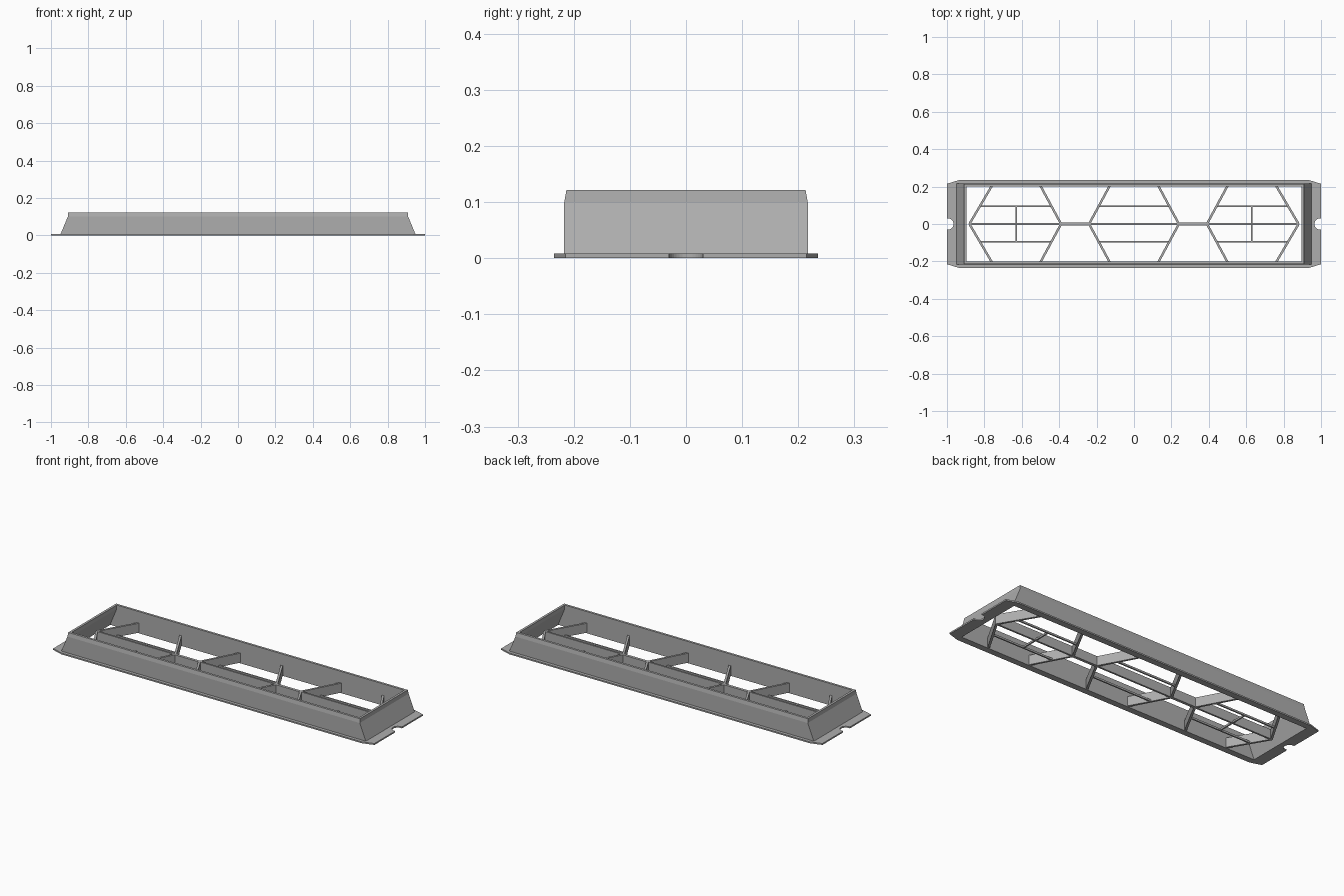
import bpy, bmesh, math
from mathutils import Vector

if "Cube" in bpy.data.objects:
    bpy.data.objects.remove(bpy.data.objects["Cube"])

grey = bpy.data.materials.new("mid grey plastic")
grey.use_nodes = True
colour = (0.42, 0.42, 0.42, 1)
grey.diffuse_color = colour
grey.node_tree.nodes["Principled BSDF"].inputs["Base Color"].default_value = colour


def finish(name, bm, mirror=(False, False)):
    """Turn a bmesh into an object, mirrored across the chosen axes."""
    bmesh.ops.recalc_face_normals(bm, faces=bm.faces)
    mesh = bpy.data.meshes.new(name)
    bm.to_mesh(mesh)
    bm.free()
    mesh.materials.append(grey)
    ob = bpy.data.objects.new(name, mesh)
    bpy.context.collection.objects.link(ob)
    if any(mirror):
        mod = ob.modifiers.new("Mirror", 'MIRROR')
        mod.use_axis = (mirror[0], mirror[1], False)
    return ob


def prism(points, low, high):
    """Extrude a flat outline between two heights."""
    bm = bmesh.new()
    face = bm.faces.new([bm.verts.new((x, y, low)) for x, y in points])
    top = bmesh.ops.extrude_face_region(bm, geom=[face])["geom"]
    verts = [v for v in top if isinstance(v, bmesh.types.BMVert)]
    bmesh.ops.translate(bm, verts=verts, vec=(0, 0, high - low))
    return bm


def bar(name, start, end, width, low, high, mirror=(True, True)):
    """Upright plate running between two plan points."""
    a, b = Vector(start), Vector(end)
    d = (b - a).normalized()
    side = Vector((-d.y, d.x)) * width / 2
    return finish(name, prism([a - side, b - side, b + side, a + side], low, high), mirror)


# Flange: one quarter with chamfered corner and half a screw notch
notch = 0.03
arc = [(0.995 - notch * math.sin(t), notch * math.cos(t))
       for t in [math.pi / 2 * i / 8 for i in range(9)]]
quarter = [(0, 0.235), (0.935, 0.235), (1, 0.215), (1, notch)] + arc
quarter += [(0.935, 0), (0.935, 0.2), (0, 0.2)]
bm = prism(quarter, 0, 0.008)
seams = [f for f in bm.faces
         if all(abs(v.co.x) < 1e-5 for v in f.verts) or all(abs(v.co.y) < 1e-5 for v in f.verts)]
bmesh.ops.delete(bm, geom=seams, context='FACES')
finish("mounting_flange", bm, (True, True))

# Wall: rectangular rings lofted around the section, ends sloping inward
rings = [(0.95, 0.217, 0.004), (0.91, 0.217, 0.1), (0.908, 0.213, 0.122),
         (0.895, 0.2, 0.122), (0.895, 0.2, 0.1), (0.935, 0.2, 0.004)]
bm = bmesh.new()
loops = [[bm.verts.new((sx * x, sy * y, z)) for sx, sy in ((1, 1), (-1, 1), (-1, -1), (1, -1))]
         for x, y, z in rings]
for i, loop in enumerate(loops):
    following = loops[(i + 1) % len(loops)]
    for j in range(4):
        k = (j + 1) % 4
        bm.faces.new((loop[j], loop[k], following[k], following[j]))
finish("frame_wall", bm)

# Hexagonal grille: centre rib, thicker joints and diagonal ribs
low, high = 0.004, 0.057
bar("centre_rib", (-0.88, 0), (0.88, 0), 0.01, low, high, (False, False))
bar("joint_rib", (0.24, 0), (0.39, 0), 0.016, low, high, (True, False))
for name, foot, head in (("inner", 0.24, 0.13), ("middle", 0.39, 0.5), ("outer", 0.88, 0.76)):
    bar(name + "_diagonal_rib", (foot, 0), (head, 0.204), 0.012, low, high)

# Thin low slats inside each hexagon, with cross struts in the end ones
slat = 0.095
bar("centre_slat", (-0.185, slat), (0.185, slat), 0.008, low, 0.014, (False, True))
bar("end_slat", (0.445, slat), (0.822, slat), 0.008, low, 0.014)
bar("cross_strut", (0.63, -slat), (0.63, slat), 0.008, low, 0.014, (True, False))
